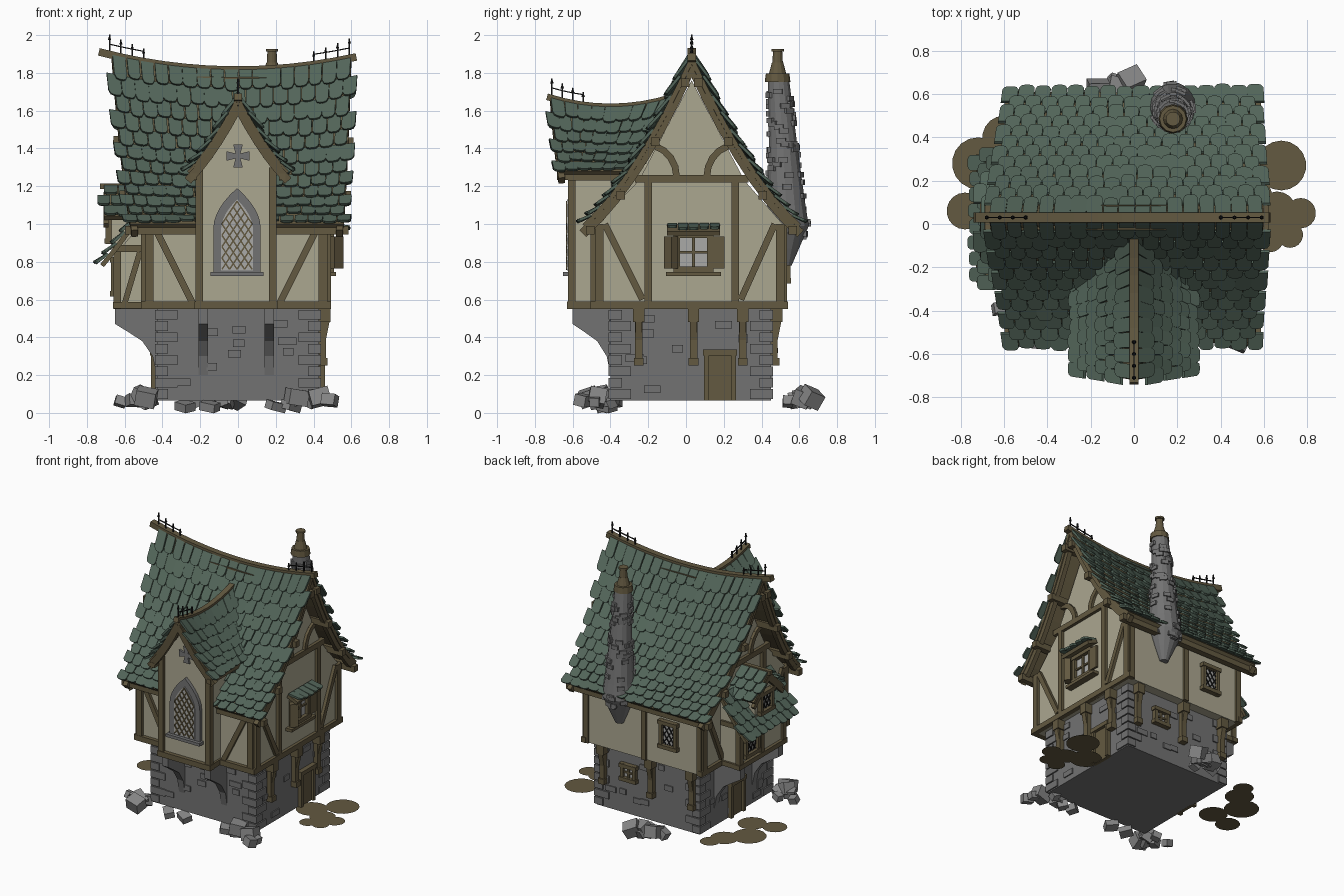
import bpy, bmesh, math, random
from mathutils import Vector as V, Matrix, Euler

random.seed(4)
old = bpy.data.objects.get("Cube")
if old:
    bpy.data.objects.remove(old, do_unlink=True)
X, Y, Z = V((1, 0, 0)), V((0, 1, 0)), V((0, 0, 1))


def material(name, r, g, b):
    m = bpy.data.materials.new(name)
    m.use_nodes = True
    m.diffuse_color = (r, g, b, 1)
    node = next(n for n in m.node_tree.nodes if n.type == 'BSDF_PRINCIPLED')
    node.inputs["Base Color"].default_value = (r, g, b, 1)
    node.inputs["Roughness"].default_value = 0.9
    return m


STONE = material("grey stone", .17, .17, .17)
ROCK = material("pale rubble", .24, .24, .24)
PLASTER = material("cream plaster", .41, .385, .28)
WOOD = material("brown timber", .125, .1, .052)
SLATE = material("green slate", .085, .13, .1)
IRON = material("black iron", .01, .01, .01)
PANE = material("pale glass", .4, .4, .39)


def done(name, bm, mat):
    bmesh.ops.recalc_face_normals(bm, faces=bm.faces)
    me = bpy.data.meshes.new(name)
    bm.to_mesh(me)
    bm.free()
    me.materials.append(mat)
    ob = bpy.data.objects.new(name, me)
    bpy.context.scene.collection.objects.link(ob)
    return ob


def box(bm, c, size, rot=(0, 0, 0)):
    m = Matrix.Translation(c) @ Euler(rot).to_matrix().to_4x4() @ Matrix.Diagonal((*size, 1))
    bmesh.ops.create_cube(bm, size=1, matrix=m)


def beam(bm, a, b, w, d, n):
    a, b = V(a), V(b)
    axis = (b - a).normalized()
    side = axis.cross(V(n)).normalized()
    m = Matrix((side, side.cross(axis), axis)).transposed().to_4x4()
    size = Matrix.Diagonal((w, d, (b - a).length, 1))
    bmesh.ops.create_cube(bm, size=1, matrix=Matrix.Translation((a + b) / 2) @ m @ size)


def chain(bm, pts, w, d, n):
    for a, b in zip(pts, pts[1:]):
        ext = (b - a).normalized() * w * .15
        beam(bm, a - ext, b + ext, w, d, n)


def prism(bm, pts, vec):
    lo = [bm.verts.new(V(p)) for p in pts]
    hi = [bm.verts.new(V(p) + V(vec)) for p in pts]
    bm.faces.new(lo)
    bm.faces.new(hi[::-1])
    for i in range(len(lo)):
        j = (i + 1) % len(lo)
        bm.faces.new((lo[i], lo[j], hi[j], hi[i]))


def slate_roof(name, surf, rows, width):
    # timber sheet under overlapping round-ended slates
    bm = bmesh.new()
    grid = [[bm.verts.new(surf(i / 10, j / 8)) for j in range(9)] for i in range(11)]
    for i in range(10):
        for j in range(8):
            bm.faces.new((grid[i][j], grid[i + 1][j], grid[i + 1][j + 1], grid[i][j + 1]))
    mod = done(name + "_boards", bm, WOOD).modifiers.new("thick", 'SOLIDIFY')
    mod.thickness, mod.offset = .025, 0
    bm = bmesh.new()
    outline = [(-.5, 0), (.5, 0), (.5, .8), (.36, .96), (.15, 1), (-.15, 1), (-.36, .96), (-.5, .8)]
    for r in range(rows):
        t = r / rows
        span = (surf(1, t) - surf(0, t)).length
        n = max(1, round(span / width))
        odd = r % 2
        for c in range(n + odd):
            u = (c + .5 - .5 * odd) / n
            p = surf(u, t)
            across = (surf(u + .01, t) - surf(u - .01, t)).normalized()
            down = (surf(u, t + 1.2 / rows) - p) * random.uniform(.92, 1.08)
            nor = across.cross(down).normalized()
            nor *= -1 if nor.z < 0 else 1
            w = span / n * random.uniform(.86, 1.02)
            lift = random.uniform(.018, .03)
            prism(bm, [p + across * w * a + down * b + nor * (.008 + lift * b)
                       for a, b in outline], nor * .015)
    done(name + "_slates", bm, SLATE)


def lattice(bm, at, inside, step, w, n):
    for sign in (1, -1):
        for k in range(-14, 15):
            run = [(k * step + s * .01, sign * s * .015) for s in range(-30, 31)]
            run = [q for q in run if inside(*q)]
            if len(run) > 1:
                beam(bm, at(*run[0]), at(*run[-1]), w, .006, n)


def window(name, c, r, n, w, h, leaded):
    c, r, n = V(c), V(r), V(n)
    at = lambda a, b, o=.012: c + r * a + Z * b + n * o
    bm = bmesh.new()
    beam(bm, at(0, -h / 2, .005), at(0, h / 2, .005), w, .008, n)
    done(name + "_glass", bm, PANE)
    bm = bmesh.new()
    for s in (1, -1):
        beam(bm, at(s * w / 2, -h / 2 - .015), at(s * w / 2, h / 2 + .015), .025, .04, n)
        beam(bm, at(-w / 2 - .02, s * h / 2), at(w / 2 + .02, s * h / 2), .028, .05, n)
    if not leaded:
        beam(bm, at(0, -h / 2), at(0, h / 2), .016, .02, n)
        beam(bm, at(-w / 2, 0), at(w / 2, 0), .012, .018, n)
    done(name + "_frame", bm, WOOD)
    if leaded:
        bm = bmesh.new()
        lattice(bm, at, lambda a, b: abs(a) < w / 2 and abs(b) < h / 2, .038, .007, n)
        done(name + "_leading", bm, IRON)


# stone ground floor with corner blocks and raised stones
bm = bmesh.new()
box(bm, (0, .025, .308), (.86, .85, .485))
for sx in (1, -1):
    for cy in (-.4, .45):
        for k in range(8):
            a, b = (.12, .07) if k % 2 else (.07, .12)
            inward = 1 if cy < 0 else -1
            box(bm, (sx * (.44 - a / 2), cy + inward * (b / 2 - .01), .1 + k * .06), (a, b, .052))
for k in range(34):
    z, p, w = random.uniform(.1, .5), random.uniform(-.33, .33), random.uniform(.05, .1)
    if k % 2:
        box(bm, (p, (-.4, .45)[k // 2 % 2], z), (w, .016, .04))
    else:
        box(bm, ((-.43, .43)[k // 2 % 2], p, z), (.016, w, .04))
done("stone_base", bm, STONE)

# curved stone corbels under the front and side bays
bm = bmesh.new()
curve = [(0, .55), (.2, .55), (.2, .47), (.14, .43), (.07, .38), (.02, .3), (0, .2)]
for x in (-.21, .14):
    prism(bm, [(x, -.4 - d, z) for d, z in curve], (.05, 0, 0))
for y in (-.22, .23):
    prism(bm, [(-.43 - d * 1.1, y, z) for d, z in curve], (0, .05, 0))
done("corbels", bm, STONE)

# plastered storeys
bm = bmesh.new()
half = [(-.48, .55), (-.48, .99), (-.25, 1.23), (.03, 1.76), (.31, 1.23), (.52, .99), (.52, .55)]
prism(bm, [(-.49, y, z) for y, z in half], (.96, 0, 0))
prism(bm, [(-.2, -.6, .55), (.19, -.6, .55), (.19, -.6, 1.3), (0, -.6, 1.58), (-.2, -.6, 1.3)], (0, .5, 0))
prism(bm, [(-.48, -.24, .55), (-.64, -.24, .55), (-.64, -.24, .85), (-.48, -.24, 1.04)], (0, .53, 0))
prism(bm, [(-.67, -.08, .85), (-.67, .14, .85), (-.67, .14, 1.07), (-.67, .03, 1.16), (-.67, -.08, 1.07)], (.18, 0, 0))
done("plaster_walls", bm, PLASTER)


# roof surfaces: along u, down the slope t
def main_surface(s):
    def surf(u, t):
        x = (-.67 + .1 * t) * (1 - u) + (.6 - .04 * t) * u
        z = 1.81 - .82 * (t + .45 * t * (1 - t)) + .075 * (1 - t) * (x / .65) ** 2
        return V((x, .03 + s * .57 * t, z))
    return surf


def dormer_surface(s):
    def surf(u, t):
        y = (-.72 + .05 * t) * (1 - u) + (-.06 - .22 * t) * u
        z = 1.61 - .34 * (t + .3 * t * (1 - t)) + .055 * (1 - t) * ((y + .4) / .34) ** 2
        return V((s * .26 * t, y, z))
    return surf


def bay_surface(u, t):
    return V((-.5 - .22 * t, -.27 + .59 * u, 1.08 - .3 * (t + .15 * t * (1 - t))))


def small_surface(s):
    return lambda u, t: V((-.71 + .22 * u, .03 + s * .17 * t, 1.19 - .16 * t))


verges = bmesh.new()
drop = Z * .035
for s, label in ((-1, "front"), (1, "back")):
    m, d, g = main_surface(s), dormer_surface(s), small_surface(s)
    slate_roof("main_roof_" + label, m, 12, .075)
    slate_roof("dormer_roof_" + label, d, 6, .07)
    slate_roof("small_roof_" + label, g, 3, .07)
    for u in (.02, .98):
        chain(verges, [m(u, k / 7) - drop for k in range(8)], .05, .035, X)
    chain(verges, [d(.03, k / 5) - drop for k in range(6)], .045, .035, Y)
    chain(verges, [g(.05, k / 2) - drop for k in range(3)], .03, .025, X)
    for t in (.06, .34, .66, .94):
        beam(verges, m(-.02, t) - drop * 1.6, m(1.02, t) - drop * 1.6, .045, .045, Z)
    beam(verges, d(-.02, .9) - drop * 1.4, d(.9, .9) - drop * 1.4, .035, .035, Z)
done("verge_boards", verges, WOOD)
slate_roof("bay_roof", bay_surface, 5, .075)
slate_roof("awning", lambda u, t: V((.48 + .08 * t, -.1 + .28 * u, .985 - .035 * t)), 1, .06)

# sagging ridge beams
bm = bmesh.new()
ridge = lambda x: V((x, .03, 1.815 + .075 * (x / .65) ** 2))
chain(bm, [ridge(-.73 + 1.35 * k / 12) for k in range(13)], .045, .04, Z)
dridge = lambda y: V((0, y, 1.62 + .055 * ((y + .4) / .34) ** 2))
chain(bm, [dridge(-.73 + .66 * k / 8) for k in range(9)], .04, .035, Z)
beam(bm, (-.73, .03, 1.2), (-.5, .03, 1.2), .03, .03, Z)
done("ridge_beams", bm, WOOD)

# iron ridge cresting
bm = bmesh.new()
runs = [[ridge(-.68 + .06 * k) for k in range(4)], [ridge(.59 - .063 * k) for k in range(4)],
        [dridge(-.71 + .055 * k) for k in range(4)]]
for run in runs:
    for k, p in enumerate(run):
        h = .105 - .012 * k
        beam(bm, p, p + Z * h, .008, .008, X)
        bmesh.ops.create_cone(bm, segments=6, radius1=.01, radius2=0, depth=.03, cap_ends=True,
                              matrix=Matrix.Translation(p + Z * (h - .012)))
    chain(bm, [p + Z * .055 for p in run], .006, .006, Z)
done("ridge_cresting", bm, IRON)

# exposed timber framing
bm = bmesh.new()
gable = [(-.5, .57, .54, .57, .04), (-.27, 1.24, .33, 1.24, .04), (-.2, .57, -.2, 1.24, .04),
         (.26, .57, .26, 1.24, .04), (-.46, .57, -.46, 1.0, .045), (.5, .57, .5, 1.0, .045),
         (-.43, 1.0, -.23, .6, .035), (.47, 1.0, .29, .6, .035)]
for x in (.475, -.495):
    for y0, z0, y1, z1, w in gable:
        beam(bm, (x, y0, z0), (x, y1, z1), w, .035, X)
    for s in (1, -1):
        arc = [V((x, .03 + s * (.24 - .16 * math.sin(a)), 1.25 + .17 * math.cos(a)))
               for a in (k * math.pi / 10 for k in range(6))]
        chain(bm, arc, .035, .03, X)
for s, c in ((-1, -.01), (1, -.01)):
    ends = c + s * .46
    beam(bm, (ends, -.485, .55), (ends, -.485, 1.0), .045, .04, Y)
    beam(bm, (c + s * .43, -.485, .98), (c + s * .23, -.485, .58), .035, .03, Y)
    beam(bm, (c + s * .195, -.605, .55), (c + s * .195, -.605, 1.3), .04, .04, Y)
    beam(bm, (c + s * .195, -.47, .57), (c + s * .195, -.6, .57), .04, .04, Z)
beam(bm, (-.51, -.485, .57), (.49, -.485, .57), .04, .045, Y)
beam(bm, (-.23, -.605, .57), (.21, -.605, .57), .04, .05, Y)
for x in (-.48, -.02, .46):
    beam(bm, (x, .52, .55), (x, .52, 1.0), .04, .03, Y)
for y in (-.23, .03, .28):
    beam(bm, (-.64, y, .55), (-.64, y, .88), .04, .04, X)
for z in (.57, .87):
    beam(bm, (-.64, -.26, z), (-.64, .31, z), .035, .045, X)
    for y in (-.24, .29):
        beam(bm, (-.5, y, z), (-.65, y, z), .035, .03, Y)
beam(bm, (-.52, -.24, .85), (-.6, -.24, .58), .03, .025, Y)
done("timber_frame", bm, WOOD)

# timber brackets on the ground floor
bm = bmesh.new()
spots = [(V((.43, y, 0)), X) for y in (-.25, .04, .3)] + [(V((x, .45, 0)), Y) for x in (-.38, -.04, .36)]
for p, n in spots:
    side = n.cross(Z)
    for w, d, z0, z1 in ((.06, .06, .48, .55), (.04, .035, .28, .5), (.052, .045, .25, .29)):
        beam(bm, p + Z * z0 + n * d / 2, p + Z * z1 + n * d / 2, w, d, n)
    prism(bm, [p + side * .018 + n * a + Z * z for a, z in ((.03, .36), (.03, .5), (.058, .5))], side * -.036)
done("brackets", bm, WOOD)

# windows and shutters
window("side_window", (.47, .04, .85), Y, X, .17, .18, False)
window("back_window", (-.23, .52, .79), X, Y, .12, .18, True)
window("cellar_window", (.15, .45, .38), X, Y, .1, .1, False)
window("bay_window", (-.64, .16, .72), Y, -X, .14, .18, True)
window("attic_window", (-.67, .03, .98), Y, -X, .13, .14, True)
bm = bmesh.new()
box(bm, (.5, .17, .85), (.016, .07, .17))
box(bm, (.52, -.08, .85), (.06, .045, .17), (0, 0, .7))
box(bm, (.49, .04, .735), (.06, .29, .022))
done("shutters_and_sill", bm, WOOD)


# pointed front window
def arch(w, base, spring, top):
    right = [(w, base)] + [(w * (1 - (k / 6) ** 1.9), spring + (top - spring) * k / 6) for k in range(7)]
    return right + [(-a, b) for a, b in right[-2::-1]]


bm = bmesh.new()
prism(bm, [(a - .005, -.6, b) for a, b in arch(.125, .73, .98, 1.19)], (0, -.025, 0))
box(bm, (-.005, -.62, .735), (.28, .06, .022))
for k in range(4):
    rot = Matrix.Rotation(k * math.pi / 2, 3, 'Y')
    arm = [(-.01, 0), (.01, 0), (.025, .06), (-.025, .06)]
    prism(bm, [rot @ V((a, 0, b)) + V((0, -.6, 1.36)) for a, b in arm], (0, -.015, 0))
done("arched_surround", bm, STONE)
bm = bmesh.new()
prism(bm, [(a - .005, -.625, b) for a, b in arch(.085, .755, .97, 1.13)], (0, -.005, 0))
done("arched_glass", bm, PANE)
bm = bmesh.new()
in_arch = lambda a, b: abs(a) < .085 and -.185 < b < .03 + .16 * (1 - abs(a) / .085) ** .53
lattice(bm, lambda a, b: V((a - .005, -.633, b + .94)), in_arch, .04, .008, Y)
done("arched_leading", bm, WOOD)

# doors
bm = bmesh.new()
for s, y in ((1, .18), (-1, .03)):
    box(bm, (s * .43, y, .19), (.024, .12, .25))
    box(bm, (s * .44, y, .32), (.05, .18, .03))
    for e in (-.072, .072):
        box(bm, (s * .44, y + e, .19), (.04, .025, .25))
done("doors", bm, WOOD)

# leaning round chimney with proud stones, collar and pot
bm = bmesh.new()
stack = [(.78, .03, .53), (.87, .07, .53), (.99, .118, .535), (1.1, .105, .53), (1.4, .078, .515), (1.76, .058, .49)]
rings = [[bm.verts.new((.18 + r * math.cos(a), y + r * math.sin(a), z))
          for a in (k * math.pi / 7 for k in range(14))] for z, r, y in stack]
for lo, hi in zip(rings, rings[1:]):
    for i in range(14):
        bm.faces.new((lo[i], lo[i - 1], hi[i - 1], hi[i]))
bm.faces.new(rings[0])
bm.faces.new(rings[-1])
for k in range(90):
    z, a = random.uniform(.9, 1.72), random.uniform(0, math.tau)
    lo, hi = next(q for q in zip(stack, stack[1:]) if q[0][0] <= z <= q[1][0])
    f = (z - lo[0]) / (hi[0] - lo[0])
    r, y = (lo[i] + (hi[i] - lo[i]) * f for i in (1, 2))
    box(bm, (.18 + r * math.cos(a), y + r * math.sin(a), z), (.018, .05, .028), (0, 0, a))
done("chimney", bm, STONE)
bm = bmesh.new()
for z, h, r1, r2 in ((1.775, .045, .068, .062), (1.825, .06, .046, .03), (1.885, .07, .028, .024), (1.92, .015, .033, .033)):
    bmesh.ops.create_cone(bm, segments=12, radius1=r1, radius2=r2, depth=h, cap_ends=True,
                          matrix=Matrix.Translation((.18, .485, z)))
done("chimney_pot", bm, WOOD)

# rubble heaps at the foot of the walls
bm = bmesh.new()
for cx, cy, n in ((-.52, -.45, 6), (.42, -.47, 6), (-.12, .58, 8)):
    for k in range(n):
        s = (.105, .06, .075)[k % 3]
        at = (cx + random.uniform(-.12, .12), cy + random.uniform(-.08, .1), .03 + s * .5)
        box(bm, at, (s, s * .85, s * .8), [random.uniform(-.5, .5) for _ in range(3)])
for x in (-.28, -.15, .2, .28):
    box(bm, (x, -.42, .035), (.09, .07, .045), (.2, .2, x * 3))
done("rubble", bm, ROCK)

# flat earth patches beside the doors
bm = bmesh.new()
for x, y, r in ((-.72, .28, .12), (-.78, .06, .085), (-.6, .4, .1), (-.55, .5, .07), (-.62, .1, .1),
                (.68, .27, .115), (.77, .05, .07), (.66, .06, .09), (.72, -.05, .06), (.63, -.07, .06), (.53, .12, .11)):
    bmesh.ops.create_circle(bm, cap_ends=True, segments=18, radius=r, matrix=Matrix.Translation((x, y, .068)))
done("earth_patches", bm, WOOD)
